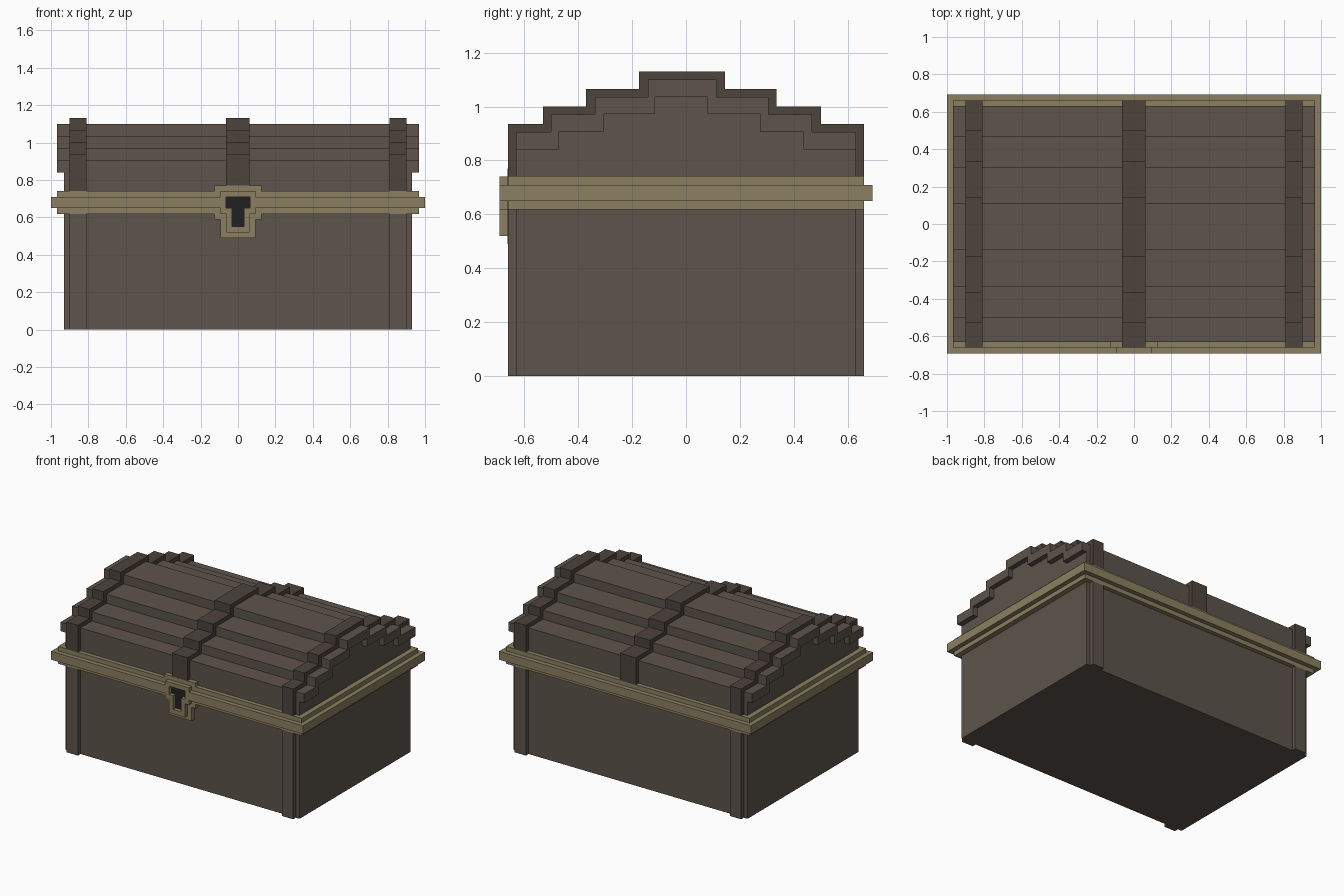
import bpy, bmesh

if "Cube" in bpy.data.objects:
    bpy.data.objects.remove(bpy.data.objects["Cube"])


def material(name, color):
    m = bpy.data.materials.new(name)
    m.diffuse_color = (*color, 1)
    m.use_nodes = True
    m.node_tree.nodes["Principled BSDF"].inputs["Base Color"].default_value = m.diffuse_color
    return m


WOOD = material("wood", (0.11, 0.088, 0.07))
DARK = material("dark_wood", (0.075, 0.058, 0.046))
BRASS = material("brass", (0.26, 0.215, 0.12))
BLACK = material("keyhole_black", (0.015, 0.015, 0.018))


def prism(name, pts, axis, a, b, mat):
    """Extrude a 2D outline along x (points are y,z) or y (points are x,z)."""
    def place(p, d):
        return (d, p[0], p[1]) if axis == 'x' else (p[0], d, p[1])
    bm = bmesh.new()
    face = bm.faces.new([bm.verts.new(place(p, a)) for p in pts])
    out = bmesh.ops.extrude_face_region(bm, geom=[face])
    shift = (b - a, 0, 0) if axis == 'x' else (0, b - a, 0)
    verts = [v for v in out['geom'] if isinstance(v, bmesh.types.BMVert)]
    bmesh.ops.translate(bm, vec=shift, verts=verts)
    bmesh.ops.recalc_face_normals(bm, faces=bm.faces)
    me = bpy.data.meshes.new(name)
    bm.to_mesh(me)
    bm.free()
    me.materials.append(mat)
    ob = bpy.data.objects.new(name, me)
    bpy.context.collection.objects.link(ob)
    return ob


def box(name, x0, x1, y0, y1, z0, z1, mat):
    return prism(name, [(x0, z0), (x1, z0), (x1, z1), (x0, z1)], 'y', y0, y1, mat)


def stairs(ys, zs):
    """Stepped arch: ys are the risers left to right, zs rise to the middle."""
    levels = zs + zs[-2::-1]
    pts = []
    for i, z in enumerate(levels):
        pts += [(ys[i], z), (ys[i + 1], z)]
    return pts


def mirrored(half):
    """Close a right-hand x,z outline (top to bottom) by mirroring in x."""
    return half + [(-x, z) for x, z in reversed(half)]


# Stepped lid profiles: strap tops, plank tops, plank undersides
strap_top = stairs([-.66, -.53, -.37, -.175, .145, .335, .50, .66],
                   [.935, 1.0, 1.065, 1.13])
plank_top = stairs([-.63, -.50, -.337, -.14, .113, .306, .467, .63],
                   [.905, .97, 1.035, 1.10])
plank_under = stairs([-.63, -.47, -.305, -.115, .08, .275, .435, .63],
                     [.84, .905, .973, 1.035])

# Chest body and lid
box("chest_body", -.93, .93, -.63, .63, 0, .68, WOOD)
prism("lid", [(-.63, .70)] + plank_top + [(.63, .70)], 'x', -.93, .93, WOOD)

# Plank ends overhanging each side of the lid
for s, side in ((-1, "left"), (1, "right")):
    prism("plank_ends_" + side, plank_top + plank_under[::-1], 'x',
          s * .93, s * .967, WOOD)


# Straps wrapped over the lid
def strap(name, x0, x1, front_z):
    outline = ([(-.66, front_z)] + strap_top + [(.66, .74), (.63, .74)]
               + plank_top[::-1] + [(-.63, front_z)])
    prism(name, outline, 'x', x0, x1, DARK)


strap("middle_strap", -.0635, .0615, .77)
for s, side in ((-1, "left"), (1, "right")):
    x0, x1 = sorted((s * .81, s * .90))
    strap("strap_" + side, x0, x1, .74)
    # Corner posts below the band
    for t, end in ((-1, "front"), (1, "back")):
        y0, y1 = sorted((t * .62, t * .66))
        box(f"post_{end}_{side}", x0, x1, y0, y1, 0, .618, WOOD)

# Brass band in two steps
box("band", -.967, .967, -.66, .66, .618, .742, BRASS)
rim = box("band_rim", -1, 1, -.692, .692, .65, .71, BRASS)

# Lock: back plate, front plate and recessed keyhole
back_plate = mirrored([(.125, .77), (.125, .588), (.094, .588), (.094, .49)])
front_plate = mirrored([(.094, .74), (.094, .618), (.0625, .618), (.0625, .52)])
keyhole = mirrored([(.0635, .71), (.0635, .65), (.0315, .65), (.0315, .552)])
prism("lock_back_plate", back_plate, 'y', -.661, -.62, BRASS)
plate = prism("lock_front_plate", front_plate, 'y', -.692, -.655, BRASS)
prism("keyhole", keyhole, 'y', -.664, -.65, BLACK)

# Cut the keyhole through the front plate and the rim behind it
cutter = prism("keyhole_cutter", keyhole, 'y', -.75, -.64, BLACK)
for ob in (plate, rim):
    mod = ob.modifiers.new("keyhole", 'BOOLEAN')
    mod.operation = 'DIFFERENCE'
    mod.solver = 'EXACT'
    mod.object = cutter
    bpy.context.view_layer.objects.active = ob
    bpy.ops.object.modifier_apply(modifier=mod.name)
bpy.data.objects.remove(cutter)
